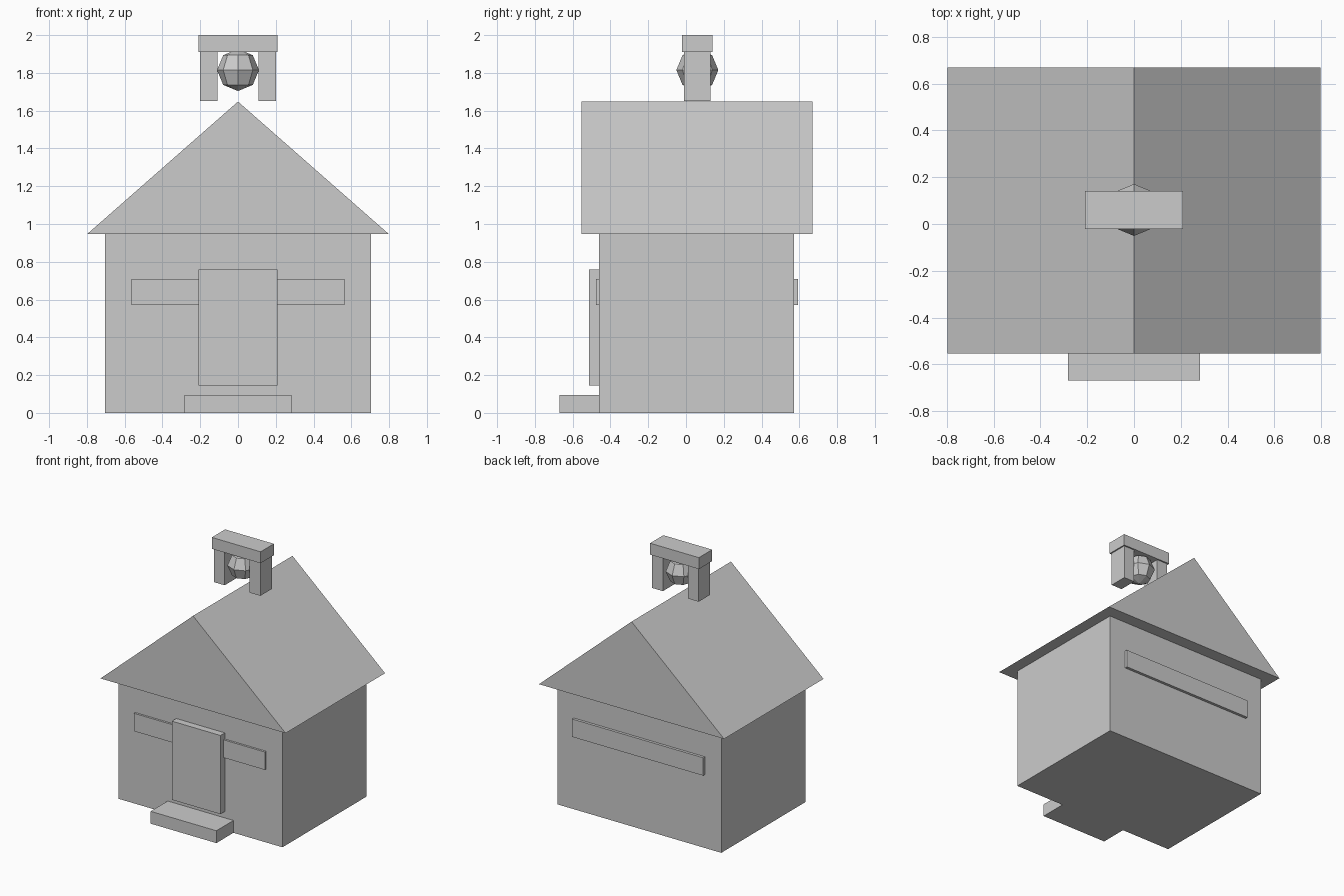
import bpy, bmesh
from mathutils import Matrix

if "Cube" in bpy.data.objects:
    bpy.data.objects.remove(bpy.data.objects["Cube"])


def add_object(name, bm):
    bmesh.ops.recalc_face_normals(bm, faces=bm.faces)
    mesh = bpy.data.meshes.new(name)
    bm.to_mesh(mesh)
    bm.free()
    obj = bpy.data.objects.new(name, mesh)
    bpy.context.collection.objects.link(obj)
    return obj


def box(name, x, y, z):
    """Box from (min, max) pairs on each axis."""
    bm = bmesh.new()
    size = [b - a for a, b in (x, y, z)]
    mid = [(a + b) / 2 for a, b in (x, y, z)]
    bmesh.ops.create_cube(bm, size=1, matrix=Matrix.Translation(mid) @ Matrix.Diagonal((*size, 1)))
    return add_object(name, bm)


# Walls, front step and door
box("walls", (-0.705, 0.705), (-0.46, 0.573), (0, 0.95))
box("front_step", (-0.283, 0.283), (-0.67, -0.46), (0, 0.096))
box("door", (-0.209, 0.209), (-0.514, -0.455), (0.146, 0.758))

# Window bands on front and back walls
box("front_window_band", (-0.564, 0.564), (-0.476, -0.455), (0.571, 0.71))
box("back_window_band", (-0.564, 0.564), (0.568, 0.594), (0.571, 0.71))

# Gable roof: triangle extruded along y
bm = bmesh.new()
gable = bm.faces.new([bm.verts.new(p) for p in
                      ((-0.797, -0.553, 0.948), (0.797, -0.553, 0.948), (0, -0.553, 1.648))])
ext = bmesh.ops.extrude_face_region(bm, geom=[gable], use_keep_orig=True)
bmesh.ops.translate(bm, vec=(0, 1.223, 0),
                    verts=[v for v in ext["geom"] if isinstance(v, bmesh.types.BMVert)])
add_object("roof", bm)

# Bell frame: two posts and a cap
for side, name in ((-1, "left_bell_post"), (1, "right_bell_post")):
    box(name, sorted((side * 0.108, side * 0.2)), (-0.01, 0.13), (1.65, 1.912))
box("bell_frame_cap", (-0.21, 0.21), (-0.022, 0.141), (1.911, 2.0))

# Low-poly bell
bm = bmesh.new()
bmesh.ops.create_uvsphere(bm, u_segments=8, v_segments=4, radius=0.111,
                          matrix=Matrix.Translation((0, 0.06, 1.815)))
add_object("bell", bm)
